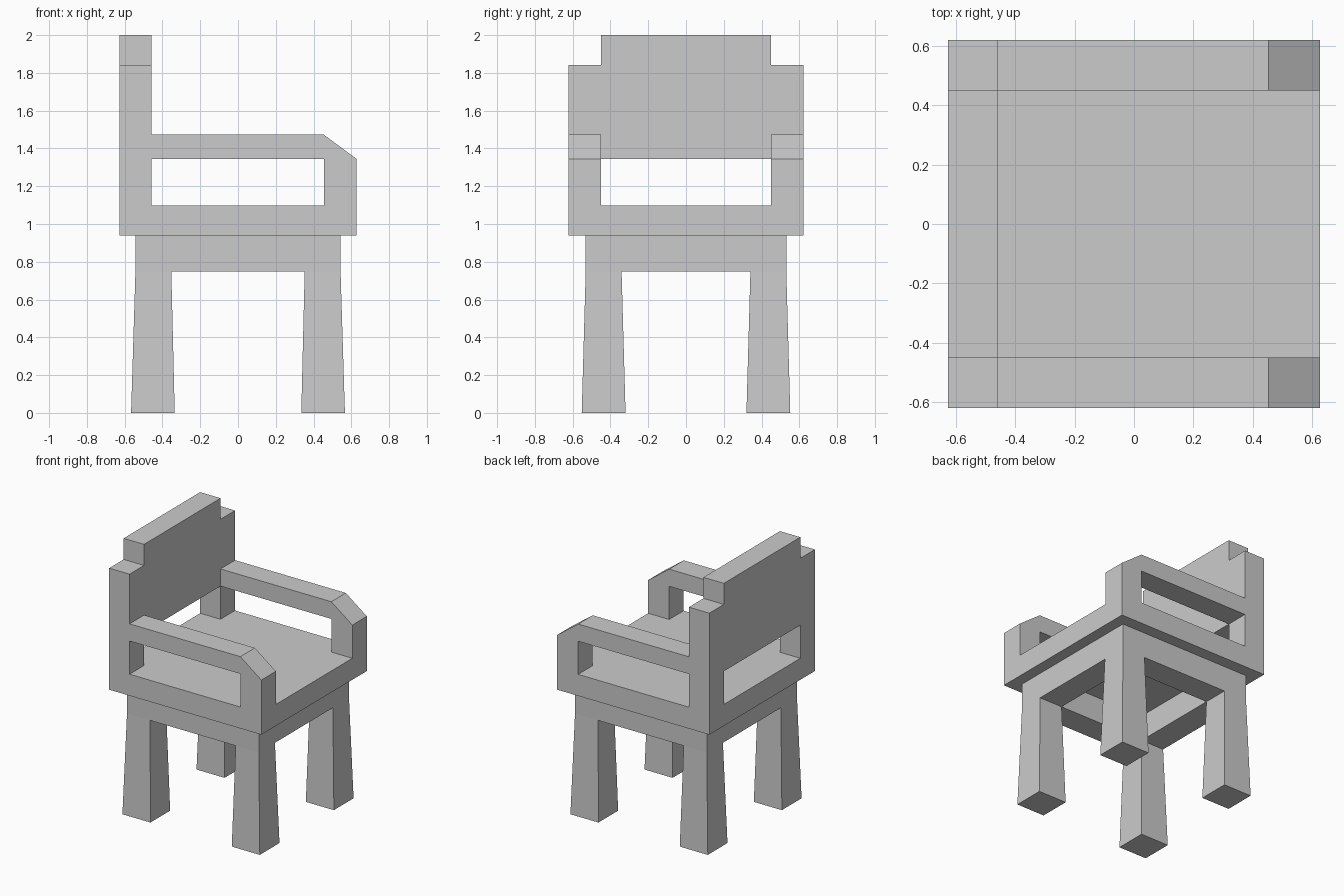
import bpy, bmesh

if "Cube" in bpy.data.objects:
    bpy.data.objects.remove(bpy.data.objects["Cube"])


def finish(bm, name):
    bmesh.ops.recalc_face_normals(bm, faces=bm.faces)
    mesh = bpy.data.meshes.new(name)
    bm.to_mesh(mesh)
    bm.free()
    obj = bpy.data.objects.new(name, mesh)
    bpy.context.collection.objects.link(obj)
    return obj


def loft(name, ring_a, ring_b):
    """Solid between two matching outlines."""
    bm = bmesh.new()
    a = [bm.verts.new(p) for p in ring_a]
    b = [bm.verts.new(p) for p in ring_b]
    bm.faces.new(a)
    bm.faces.new(b)
    for i in range(len(a)):
        j = (i + 1) % len(a)
        bm.faces.new((a[i], a[j], b[j], b[i]))
    return finish(bm, name)


def rect(x0, x1, y0, y1, z):
    return [(x0, y0, z), (x1, y0, z), (x1, y1, z), (x0, y1, z)]


def mirror(obj, x, y):
    mod = obj.modifiers.new("mirror", 'MIRROR')
    mod.use_axis = (x, y, False)
    mod.use_clip = False
    mod.use_mirror_merge = False


X, Y = 0.627, 0.621           # half size of the seat
BACK, POST, ARM = -0.459, 0.454, 0.45
SEAT_LOW, SEAT_TOP, RAIL_LOW, ARM_TOP = 0.938, 1.098, 1.345, 1.473
APRON_LOW = 0.748

# Seat slab
loft("seat", rect(-X, X, -Y, Y, SEAT_LOW), rect(-X, X, -Y, Y, SEAT_TOP))

# Backrest: stepped panel on two posts, open below
half = [(ARM, SEAT_TOP), (Y, SEAT_TOP), (Y, 1.843), (ARM, 1.843), (ARM, 2.0)]
outline = half + [(-y, z) for y, z in reversed(half)]
outline += [(-ARM, RAIL_LOW), (ARM, RAIL_LOW)]
loft("backrest", [(-X, y, z) for y, z in outline], [(BACK, y, z) for y, z in outline])

# Armrests: front post and rail with a sloped front corner
arm = [(POST, SEAT_TOP), (X, SEAT_TOP), (X, RAIL_LOW), (POST, ARM_TOP),
       (BACK, ARM_TOP), (BACK, RAIL_LOW), (POST, RAIL_LOW)]
armrests = loft("armrests", [(x, ARM, z) for x, z in arm], [(x, Y, z) for x, z in arm])
mirror(armrests, False, True)

# Apron: rectangular ring under the seat
AX, AY = 0.543, 0.531
apron = loft("apron", rect(-AX, AX, -AY, AY, APRON_LOW), rect(-AX, AX, -AY, AY, SEAT_LOW))
bm = bmesh.new()
bm.from_mesh(apron.data)
bm.normal_update()
caps = [f for f in bm.faces if abs(f.normal.z) > 0.9]
bmesh.ops.inset_individual(bm, faces=caps, thickness=0.19, use_even_offset=True)
edges = [e for f in caps for e in f.edges]
bmesh.ops.delete(bm, geom=caps, context='FACES_ONLY')
bmesh.ops.bridge_loops(bm, edges=edges)
bmesh.ops.recalc_face_normals(bm, faces=bm.faces)
bm.to_mesh(apron.data)
bm.free()

# Legs: tapered, slightly wider at the foot
legs = loft("legs", rect(0.335, 0.566, 0.32, 0.552, 0),
            rect(0.353, AX, 0.341, AY, APRON_LOW))
mirror(legs, True, True)
